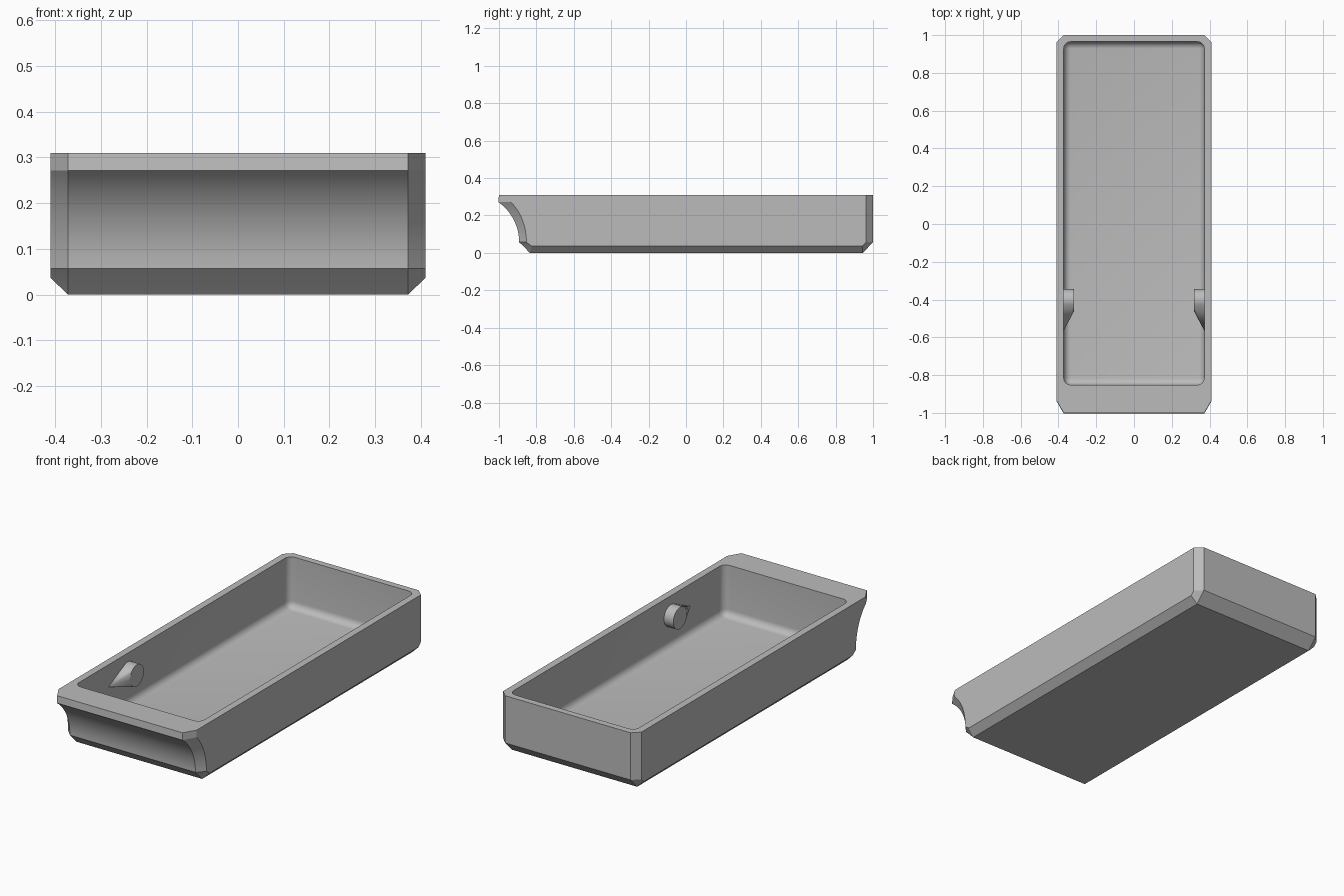
import bpy
import bmesh
import math
from mathutils import Vector

default = bpy.data.objects.get("Cube")
if default:
    bpy.data.objects.remove(default, do_unlink=True)

grey = bpy.data.materials.new("light_grey")
grey.use_nodes = True
COLOUR = (0.5, 0.5, 0.5, 1)
grey.diffuse_color = COLOUR
grey.node_tree.nodes["Principled BSDF"].inputs["Base Color"].default_value = COLOUR

HALF, INNER, TOP = 0.41, 0.372, 0.31


def finish(bm, name):
    bmesh.ops.recalc_face_normals(bm, faces=bm.faces[:])
    mesh = bpy.data.meshes.new(name)
    bm.to_mesh(mesh)
    bm.free()
    mesh.materials.append(grey)
    obj = bpy.data.objects.new(name, mesh)
    bpy.context.collection.objects.link(obj)
    return obj


def smooth(obj):
    bpy.ops.object.select_all(action="DESELECT")
    obj.select_set(True)
    bpy.context.view_layer.objects.active = obj
    bpy.ops.object.shade_smooth_by_angle(angle=math.radians(28))


# Tray body: stacked eight-sided rings as (z, half width, front, front side, back side, back)
rings = [
    (0, INNER, -0.835, -0.835, 0.945, 0.945),
    (0.037, HALF, -0.871, -0.825, 0.943, 0.981),
    (0.057, HALF, -0.892, -0.853, 0.963, 1),
]
STEPS = 14
ARC = math.asin(0.215 / 0.263)
for i in range(1, STEPS + 1):
    a = ARC * i / STEPS
    drop = 0.263 * (1 - math.cos(a))
    rings.append((0.057 + 0.263 * math.sin(a), HALF, -0.892 - drop,
                  -0.853 - drop * 0.76, 0.963, 1))
rings.append((TOP, HALF, -1, -0.935, 0.963, 1))

bm = bmesh.new()
loops = []
for z, w, front, fside, bside, back in rings:
    half = [(INNER, front), (w, fside), (w, bside), (INNER, back)]
    outline = half + [(-x, y) for x, y in reversed(half)]
    loops.append([bm.verts.new((x, y, z)) for x, y in outline])
for low, high in zip(loops, loops[1:]):
    for i in range(8):
        j = (i + 1) % 8
        bm.faces.new((low[i], low[j], high[j], high[i]))
bm.faces.new(loops[0][::-1])
bm.faces.new(loops[-1])
bmesh.ops.remove_doubles(bm, verts=bm.verts[:], dist=0.0001)
tray = finish(bm, "tray_body")

# Cavity cutter: box with rounded upright and floor edges
FLOOR, CUT_TOP, FRONT, BACK = 0.037, 0.5, -0.852, 0.965
bm = bmesh.new()
bmesh.ops.create_cube(bm, size=1)
for v in bm.verts:
    v.co = Vector((v.co.x * 2 * INNER,
                   FRONT if v.co.y < 0 else BACK,
                   FLOOR if v.co.z < 0 else CUT_TOP))
edges = [e for e in bm.edges if any(v.co.z < 0.1 for v in e.verts)]
bmesh.ops.bevel(bm, geom=edges, offset=0.037, segments=6, profile=0.5, affect="EDGES")
cutter = finish(bm, "cavity_cutter")
cutter.hide_render = True

cut = tray.modifiers.new("cavity", "BOOLEAN")
cut.operation = "DIFFERENCE"
cut.solver = "EXACT"
cut.object = cutter
bpy.context.view_layer.objects.active = tray
bpy.ops.object.modifier_apply(modifier=cut.name)
bpy.data.objects.remove(cutter, do_unlink=True)
smooth(tray)

# Round pegs on the inner walls, each with a ramp running forward into the wall
PEG_Y, PEG_Z, PEG_R, SIDES = -0.403, 0.205, 0.058, 40
for side, label in ((1, "left"), (-1, "right")):
    bm = bmesh.new()
    for x in (0.317, 0.38):
        for i in range(SIDES):
            a = 2 * math.pi * i / SIDES
            bm.verts.new((side * x, PEG_Y + PEG_R * math.cos(a), PEG_Z + PEG_R * math.sin(a)))
    bm.verts.new((side * 0.374, -0.568, PEG_Z - 0.015))
    bmesh.ops.convex_hull(bm, input=bm.verts[:])
    bmesh.ops.dissolve_limit(bm, angle_limit=0.01, verts=bm.verts[:], edges=bm.edges[:])
    smooth(finish(bm, label + "_peg"))
